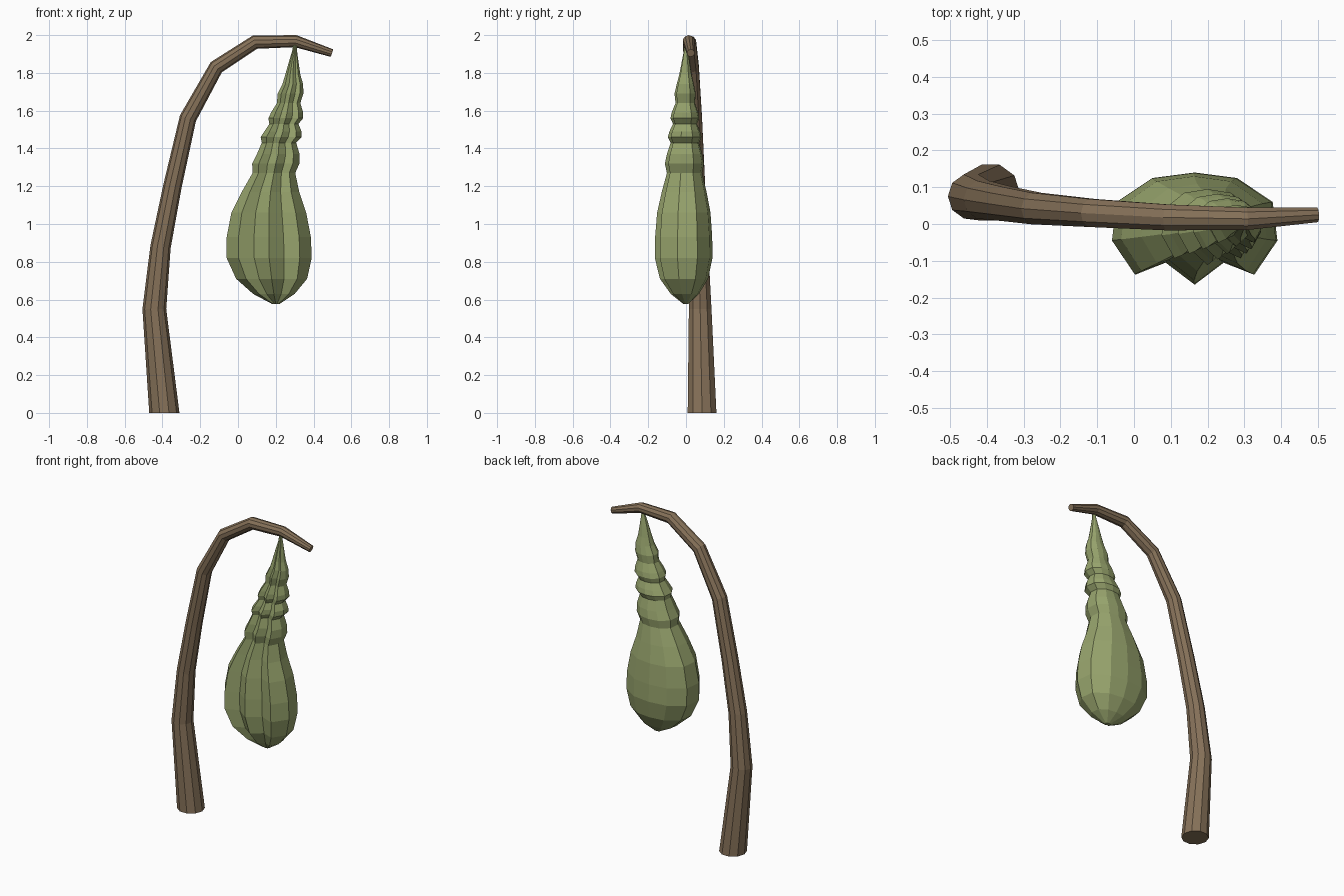
import bpy
import bmesh
import math
from mathutils import Vector

default_cube = bpy.data.objects.get("Cube")
if default_cube:
    bpy.data.objects.remove(default_cube, do_unlink=True)


def make_material(name, colour):
    material = bpy.data.materials.new(name)
    material.use_nodes = True
    material.diffuse_color = (*colour, 1)
    shader = material.node_tree.nodes["Principled BSDF"]
    shader.inputs["Base Color"].default_value = (*colour, 1)
    shader.inputs["Roughness"].default_value = 0.9
    return material


def loft(name, rings, material):
    """Skin a sequence of equal-length rings and cap both ends."""
    mesh_builder = bmesh.new()
    loops = [[mesh_builder.verts.new(point) for point in ring] for ring in rings]
    for lower, upper in zip(loops, loops[1:]):
        count = len(lower)
        for index in range(count):
            following = (index + 1) % count
            mesh_builder.faces.new((lower[index], lower[following],
                                    upper[following], upper[index]))
    mesh_builder.faces.new(list(reversed(loops[0])))
    mesh_builder.faces.new(loops[-1])
    bmesh.ops.recalc_face_normals(mesh_builder, faces=mesh_builder.faces[:])
    mesh = bpy.data.meshes.new(name)
    mesh_builder.to_mesh(mesh)
    mesh_builder.free()
    mesh.materials.append(material)
    part = bpy.data.objects.new(name, mesh)
    bpy.context.collection.objects.link(part)
    return part


def tube_rings(path, sides):
    """Rings square to a tapering path; the first stays level on the ground."""
    centres = [Vector(entry[:3]) for entry in path]
    last = len(path) - 1
    rings = []
    for index, centre in enumerate(centres):
        if index == 0:
            direction = Vector((0, 0, 1))
        elif index == last:
            direction = (centre - centres[index - 1]).normalized()
        else:
            direction = ((centre - centres[index - 1]).normalized()
                         + (centres[index + 1] - centre).normalized()).normalized()
        across = Vector((0, 1, 0)).cross(direction).normalized()
        depth = direction.cross(across)
        radius = path[index][3]
        ring = []
        for side in range(sides):
            angle = math.tau * side / sides
            ring.append(centre + radius * (across * math.cos(angle)
                                           + depth * math.sin(angle)))
        rings.append(ring)
    return rings


bark = make_material("brown bark", (0.24, 0.167, 0.1))
skin = make_material("green pod skin", (0.31, 0.37, 0.152))

# Arching branch: x, y, z, radius
branch_path = [
    (-0.39, 0.085, 0, 0.08), (-0.443, 0.075, 0.55, 0.063),
    (-0.41, 0.066, 0.88, 0.054), (-0.347, 0.055, 1.2, 0.049),
    (-0.265, 0.042, 1.56, 0.045), (-0.115, 0.03, 1.83, 0.04),
    (0.09, 0.018, 1.963, 0.037), (0.305, 0.014, 1.968, 0.032),
    (0.497, 0.025, 1.905, 0.021)]
loft("branch", tube_rings(branch_path, 10), bark)

# Pod cross-section: rounded back, pleated front, mirrored left to right
half_section = [(0, 0.14), (0.115, 0.125), (0.212, 0.06), (0.225, -0.045),
                (0.162, -0.138), (0.079, -0.105), (0, -0.165)]
section = half_section + [(-x, y) for x, y in reversed(half_section[1:-1])]
widest = max(x for x, y in section)

# Swollen body, rippled neck and thin stalk: height, centre x, half width
pod_profile = [
    (0.577, 0.2, 0.02), (0.63, 0.19, 0.11), (0.71, 0.178, 0.188),
    (0.82, 0.165, 0.225), (0.93, 0.163, 0.223), (1.06, 0.163, 0.198),
    (1.17, 0.172, 0.152), (1.27, 0.19, 0.113), (1.32, 0.2, 0.125),
    (1.37, 0.213, 0.113), (1.43, 0.217, 0.091), (1.46, 0.228, 0.108),
    (1.49, 0.238, 0.098), (1.53, 0.243, 0.077), (1.56, 0.253, 0.092),
    (1.59, 0.26, 0.085), (1.64, 0.268, 0.062), (1.69, 0.278, 0.068),
    (1.74, 0.29, 0.055), (1.79, 0.29, 0.04), (1.86, 0.295, 0.025),
    (1.92, 0.3, 0.012), (1.96, 0.302, 0.01)]

pod_rings = []
for height, centre_x, half_width in pod_profile:
    scale = half_width / widest
    # The neck is rounder than the flattened body
    neck = min(max((height - 1) * 4, 0), 1)
    depth_scale = scale * (1 + neck * 0.22)
    pod_rings.append([(centre_x + x * scale, y * depth_scale, height)
                      for x, y in section])
loft("hanging_pod", pod_rings, skin)
